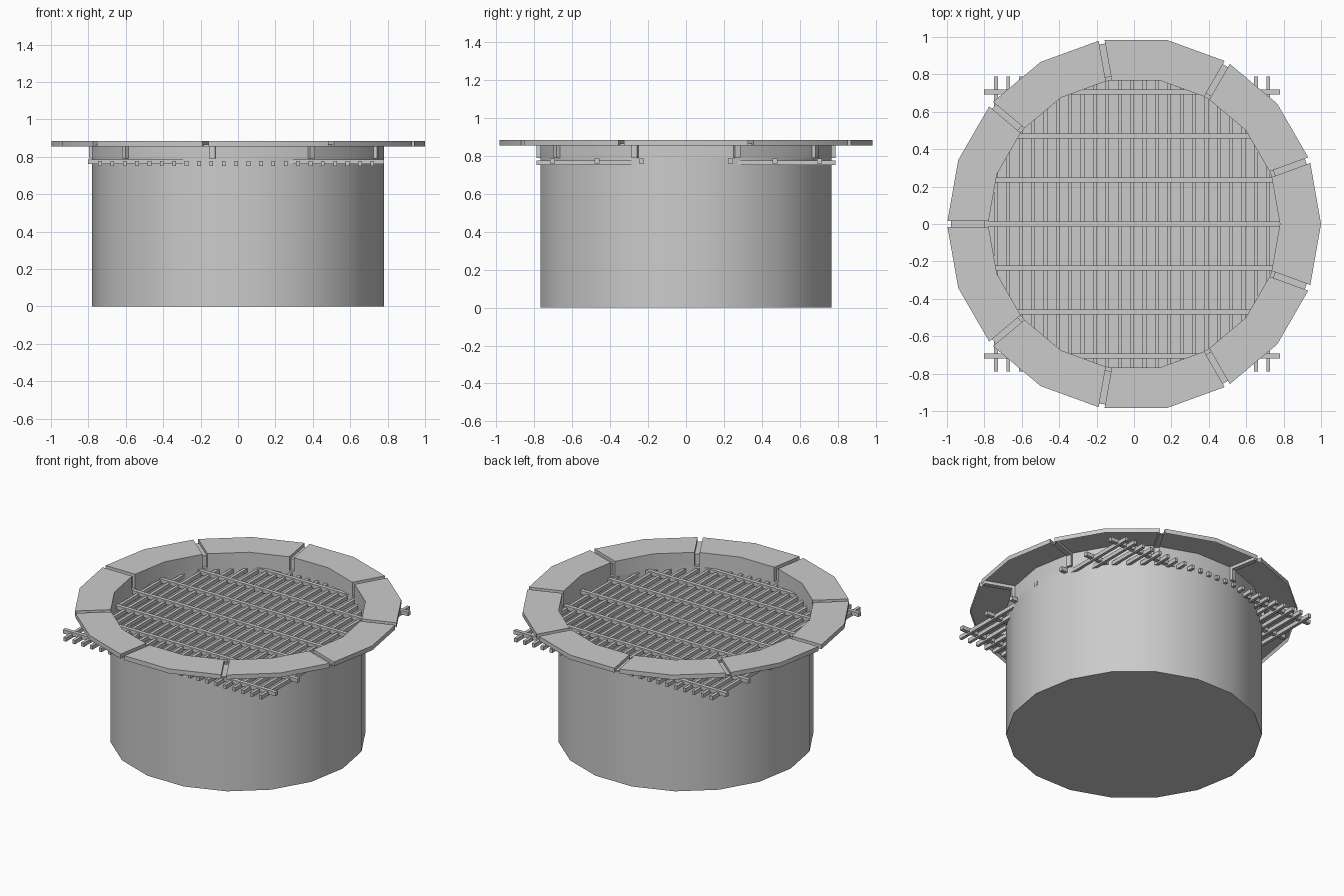
import bpy, bmesh, math
from mathutils import Vector

cube = bpy.data.objects.get("Cube")
if cube:
    bpy.data.objects.remove(cube, do_unlink=True)

SIDES, JOINTS = 18, 9
R_IN, R_OUT = 0.78, 1.0
Z_LIP, Z_SKIRT, Z_TOP = 0.79, 0.855, 0.885
DEPTH, HALF_GAP = 0.02, 0.016

grey = bpy.data.materials.new("plain grey")
grey.use_nodes = True
grey.diffuse_color = (0.6, 0.6, 0.6, 1)
grey.node_tree.nodes["Principled BSDF"].inputs["Base Color"].default_value = (0.6, 0.6, 0.6, 1)


def finish(bm, name, smooth):
    """Turn a bmesh into a grey object."""
    bmesh.ops.remove_doubles(bm, verts=bm.verts, dist=0.0005)
    bmesh.ops.recalc_face_normals(bm, faces=bm.faces)
    me = bpy.data.meshes.new(name)
    bm.to_mesh(me)
    bm.free()
    me.materials.append(grey)
    if smooth:
        me.shade_smooth()
        me.set_sharp_from_angle(angle=math.radians(30))
    obj = bpy.data.objects.new(name, me)
    bpy.context.collection.objects.link(obj)
    return obj


# Pit wall: open-topped drum with a closed floor
bm = bmesh.new()
rings = []
for z in (0, Z_LIP):
    rings.append([bm.verts.new((R_IN * math.cos(a), R_IN * math.sin(a), z))
                  for a in (math.tau * i / SIDES for i in range(SIDES))])
low, high = rings
for i in range(SIDES):
    j = (i + 1) % SIDES
    bm.faces.new((low[i], low[j], high[j], high[i]))
bm.faces.new(low[::-1])
finish(bm, "pit_wall", True)

# Rim: lip, flat top and outer skirt, with a pressed groove at each joint
plate = [(R_IN, Z_LIP), (R_IN, Z_LIP), (R_IN, Z_TOP), (R_OUT, Z_TOP), (R_OUT, Z_SKIRT)]
groove = [(R_IN, Z_LIP), (R_IN + DEPTH, Z_LIP), (R_IN + DEPTH, Z_TOP - DEPTH),
          (R_OUT - DEPTH, Z_TOP - DEPTH), (R_OUT - DEPTH, Z_SKIRT)]


def station(bm, profile, angle, side):
    """Place a profile at an angle, shifted sideways along the polygon edge."""
    out = Vector((math.cos(angle), math.sin(angle), 0))
    along = Vector((-out.y, out.x, 0))
    drop = abs(side) * math.tan(math.pi / SIDES)
    return [bm.verts.new(out * (r - drop) + along * side + Vector((0, 0, z)))
            for r, z in profile]


bm = bmesh.new()
stations = []
step = math.tau / JOINTS
for k in range(JOINTS):
    joint = step * (k + 0.5)
    for profile, side in ((plate, -HALF_GAP), (groove, -HALF_GAP),
                          (groove, HALF_GAP), (plate, HALF_GAP)):
        stations.append(station(bm, profile, joint, side))
    stations.append(station(bm, plate, joint + step / 2, 0))
for a, b in zip(stations, stations[1:] + stations[:1]):
    for i in range(len(plate) - 1):
        bm.faces.new((a[i], a[i + 1], b[i + 1], b[i]))
bmesh.ops.dissolve_degenerate(bm, dist=0.0005, edges=bm.edges)
finish(bm, "rim", True)


# Grate: fine bars front to back, with wider-spaced cross bars on top
def bars(name, count, spacing, centre, size, along_x):
    bm = bmesh.new()
    for i in range(count):
        offset = (i - (count - 1) / 2) * spacing
        shift = Vector((0, offset, 0)) if along_x else Vector((offset, 0, 0))
        verts = bmesh.ops.create_cube(bm, size=1)["verts"]
        bmesh.ops.scale(bm, vec=size, verts=verts)
        bmesh.ops.translate(bm, vec=Vector(centre) + shift, verts=verts)
    finish(bm, name, False)


bars("grate_bars", 23, 0.0662, (-0.01, 0, 0.764), (0.02, 1.577, 0.026), False)
bars("grate_cross_bars", 7, 0.235, (-0.01, 0, 0.774), (1.583, 0.026, 0.026), True)
